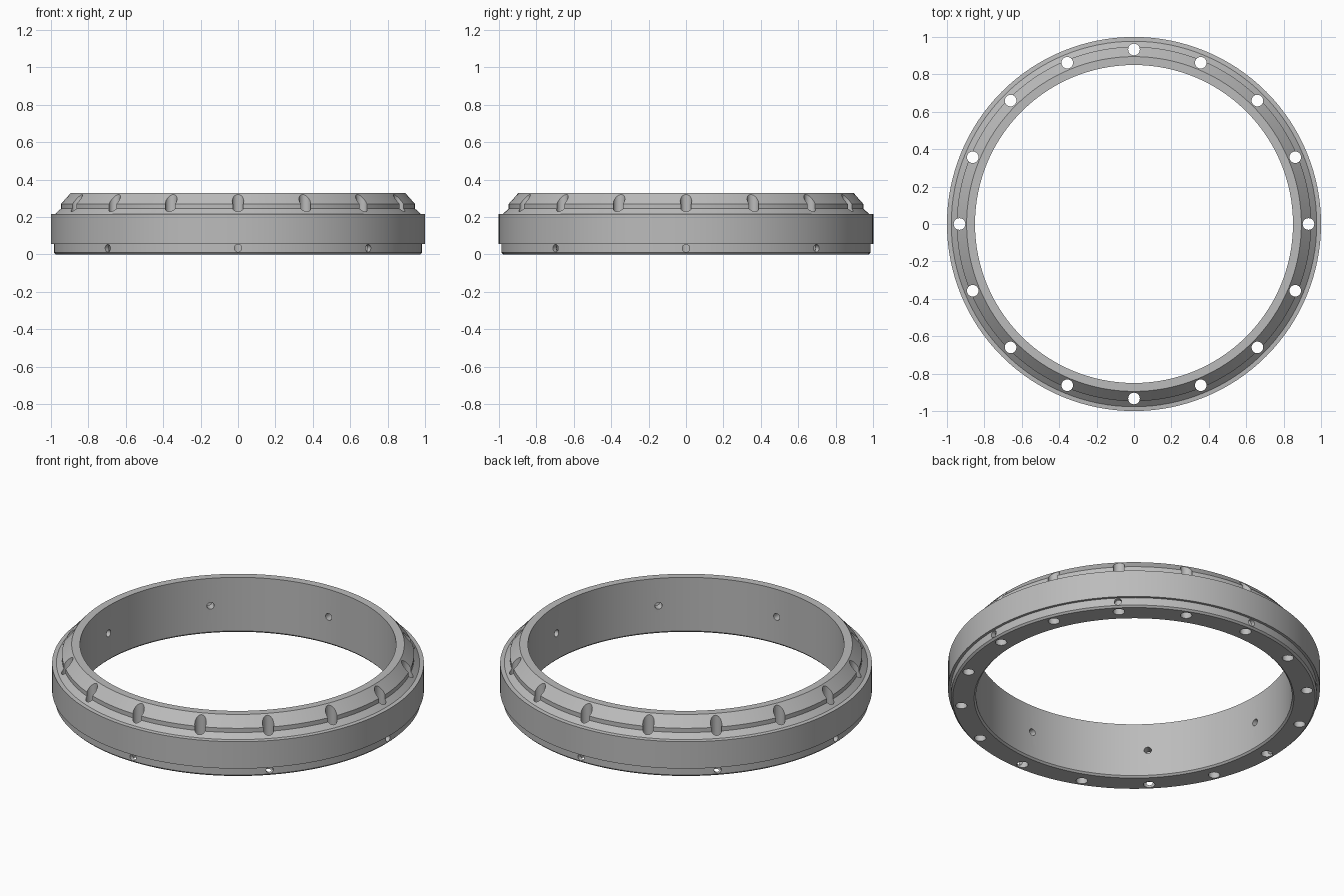
import bpy, bmesh, math
from mathutils import Matrix, Vector

cube = bpy.data.objects.get("Cube")
if cube:
    bpy.data.objects.remove(cube, do_unlink=True)

SEGMENTS = 128
BOLT_RADIUS = 0.933

metal = bpy.data.materials.new("grey metal")
metal.use_nodes = True
colour = (0.5, 0.5, 0.5, 1)
metal.diffuse_color = colour
metal.node_tree.nodes["Principled BSDF"].inputs["Base Color"].default_value = colour


def make_object(name, bm):
    bmesh.ops.recalc_face_normals(bm, faces=bm.faces)
    mesh = bpy.data.meshes.new(name)
    bm.to_mesh(mesh)
    bm.free()
    mesh.materials.append(metal)
    obj = bpy.data.objects.new(name, mesh)
    bpy.context.collection.objects.link(obj)
    return obj


def lathe(name, profile):
    bm = bmesh.new()
    rings = []
    for i in range(SEGMENTS):
        a = math.tau * i / SEGMENTS
        rings.append([bm.verts.new((r * math.cos(a), r * math.sin(a), z)) for r, z in profile])
    n = len(profile)
    for i, ring in enumerate(rings):
        after = rings[(i + 1) % SEGMENTS]
        for j in range(n):
            k = (j + 1) % n
            bm.faces.new((ring[j], after[j], after[k], ring[k]))
    return make_object(name, bm)


def drills(name, count, radius, start, end):
    """Cylinders from start to end (in the xz plane), repeated around z."""
    bm = bmesh.new()
    start, end = Vector(start), Vector(end)
    axis = end - start
    aim = axis.to_track_quat('Z', 'Y').to_matrix().to_4x4()
    for i in range(count):
        turn = Matrix.Rotation(math.tau * i / count, 4, 'Z')
        place = turn @ Matrix.Translation((start + end) / 2) @ aim
        bmesh.ops.create_cone(bm, cap_ends=True, segments=28, radius1=radius,
                              radius2=radius, depth=axis.length, matrix=place)
    obj = make_object(name, bm)
    obj.hide_render = True
    return obj


# Stepped and bevelled ring body
ring = lathe("flange_ring", [
    (0.86, 0), (0.975, 0), (0.985, 0.01), (0.985, 0.055), (1.0, 0.055),
    (1.0, 0.215), (0.977, 0.217), (0.947, 0.245), (0.947, 0.27),
    (0.895, 0.328), (0.85, 0.328), (0.85, 0.01)])

# Vertical bolt holes, then outer and inner cross holes that meet them
cutters = [
    drills("bolt_hole_cutter", 16, 0.031, (BOLT_RADIUS, 0, -0.1), (BOLT_RADIUS, 0, 0.5)),
    drills("outer_port_cutter", 8, 0.02, (BOLT_RADIUS, 0, 0.033), (1.1, 0, 0.033)),
    drills("inner_port_cutter", 8, 0.02, (0.8, 0, 0.165), (BOLT_RADIUS, 0, 0.165)),
]
bpy.ops.object.select_all(action='DESELECT')
bpy.context.view_layer.objects.active = ring
ring.select_set(True)
for cutter in cutters:
    mod = ring.modifiers.new(cutter.name, 'BOOLEAN')
    mod.operation = 'DIFFERENCE'
    mod.solver = 'EXACT'
    mod.object = cutter
    bpy.ops.object.modifier_apply(modifier=mod.name)
    bpy.data.objects.remove(cutter, do_unlink=True)

bpy.ops.object.shade_smooth_by_angle(angle=math.radians(25))
